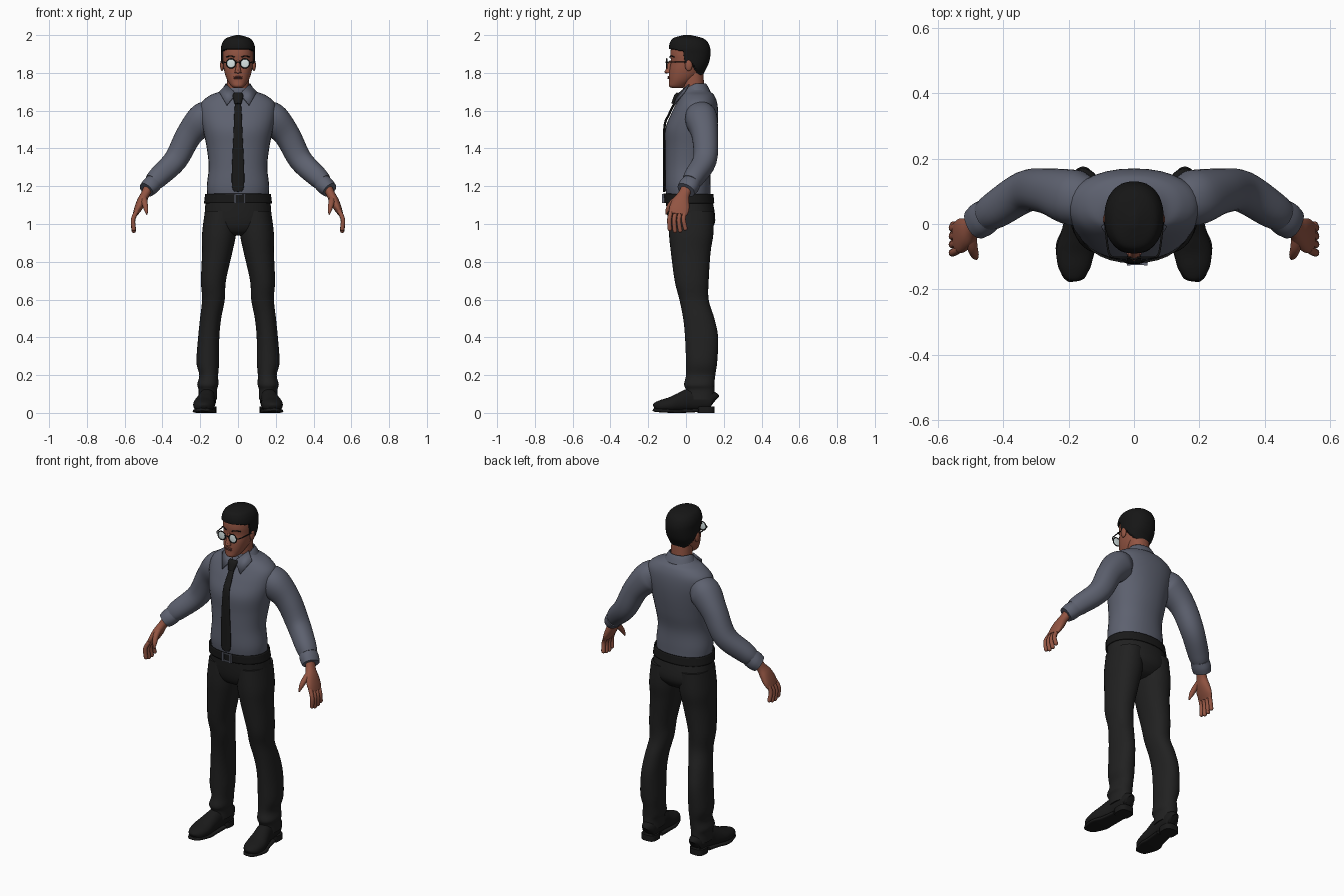
import bpy, bmesh, math
from mathutils import Vector

cube = bpy.data.objects.get("Cube")
if cube:
    bpy.data.objects.remove(cube, do_unlink=True)

X, Y, Z = Vector((1, 0, 0)), Vector((0, 1, 0)), Vector((0, 0, 1))
THIN = .006
WIRE = .003
made = []


def material(name, red, green, blue):
    mat = bpy.data.materials.new(name)
    mat.use_nodes = True
    mat.diffuse_color = (red, green, blue, 1)
    shader = mat.node_tree.nodes["Principled BSDF"]
    shader.inputs["Base Color"].default_value = (red, green, blue, 1)
    return mat


SHIRT = material("slate_shirt", .11, .12, .16)
TROUSERS = material("charcoal_cloth", .015, .015, .015)
BLACK = material("black_leather", .01, .01, .01)
HAIR = material("black_hair", .008, .008, .008)
SKIN = material("brown_skin", .29, .09, .055)
LIPS = material("dark_lips", .16, .05, .04)
LENS = material("pale_lens", .7, .8, .8)
METAL = material("buckle_metal", .13, .14, .18)


def finish(name, bm, mat, mirror=False, thickness=0):
    """Turn the built faces into a named, coloured object."""
    bmesh.ops.recalc_face_normals(bm, faces=bm.faces)
    mesh = bpy.data.meshes.new(name)
    bm.to_mesh(mesh)
    bm.free()
    mesh.materials.append(mat)
    ob = bpy.data.objects.new(name, mesh)
    bpy.context.collection.objects.link(ob)
    if thickness:
        ob.modifiers.new("thickness", "SOLIDIFY").thickness = thickness
    if mirror:
        ob.modifiers.new("mirror", "MIRROR")
    made.append(ob)


def smooth_path(keys, steps):
    """Catmull-Rom interpolation through the key sections."""
    keys = [Vector(key) for key in keys]
    last = len(keys) - 1
    path = []
    for i in range(last):
        before, start, end, after = keys[max(i - 1, 0)], keys[i], keys[i + 1], keys[min(i + 2, last)]
        leave, arrive = (end - before) / 2, (after - start) / 2
        for step in range(steps):
            t = step / steps
            path.append(start + leave * t + ((end - start) * 3 - leave * 2 - arrive) * t ** 2
                        + ((start - end) * 2 + leave + arrive) * t ** 3)
    return path + [keys[last]]


def loft(name, keys, mat, ref=None, mirror=False, sides=32, steps=5, power=2.2,
         caps=True, warp=None, thickness=0):
    """Skin rounded sections (x, y, z, ra, rb); level rings unless ref gives a width axis."""
    sections = smooth_path(keys, steps)
    last = len(sections) - 1
    bm = bmesh.new()
    rings = []
    for i, section in enumerate(sections):
        centre, across, along = Vector(section[:3]), X, Y
        if ref:
            heading = Vector(sections[min(i + 1, last)][:3]) - Vector(sections[max(i - 1, 0)][:3])
            across = heading.cross(ref).normalized()
            along = across.cross(heading).normalized()
        ring = []
        for k in range(sides):
            angle = math.tau * k / sides
            c, s = (math.copysign(abs(f(angle)) ** (2 / power), f(angle)) for f in (math.cos, math.sin))
            point = centre + across * (c * section[3]) + along * (s * section[4])
            ring.append(bm.verts.new(warp(point, centre) if warp else point))
        rings.append(ring)
    for low, high in zip(rings, rings[1:]):
        for k in range(sides):
            bm.faces.new((low[k], low[k - 1], high[k - 1], high[k]))
    if caps:
        bm.faces.new(rings[0])
        bm.faces.new(rings[-1])
    finish(name, bm, mat, mirror, thickness)


def body(*rows, x=0):
    """Level sections from rows of height, front, back, half width and optional centre x."""
    return [(row[4] if len(row) > 4 else x, (row[1] + row[2]) / 2, row[0], row[3], (row[2] - row[1]) / 2)
            for row in rows]


def tube(name, points, radius, mat, ref=X, mirror=False, steps=4):
    loft(name, [(*point, radius, radius) for point in points], mat, ref, mirror, sides=12, steps=steps)


def place(name, bm, centre, size, mat, mirror=False):
    bmesh.ops.scale(bm, vec=size, verts=bm.verts)
    bmesh.ops.translate(bm, vec=centre, verts=bm.verts)
    finish(name, bm, mat, mirror)


def ball(name, centre, size, mat, mirror=False):
    bm = bmesh.new()
    bmesh.ops.create_uvsphere(bm, u_segments=16, v_segments=12, radius=1)
    place(name, bm, centre, size, mat, mirror)


def box(name, centre, size, mat):
    bm = bmesh.new()
    bmesh.ops.create_cube(bm, size=1)
    place(name, bm, centre, size, mat)


# Shirt body, sleeves and cuffs
loft("shirt_body", body((1.13, -.1, .13, .16), (1.2, -.11, .13, .165), (1.3, -.11, .13, .155),
     (1.4, -.11, .15, .165), (1.5, -.11, .165, .185), (1.58, -.08, .17, .2), (1.64, -.05, .165, .195),
     (1.68, -.03, .15, .15), (1.7, -.02, .13, .1), (1.72, -.015, .11, .07)), SHIRT)
loft("sleeve", [(x, y, z, r, r) for x, y, z, r in (
     (.12, .08, 1.59, .06), (.18, .08, 1.56, .085), (.26, .1, 1.47, .07), (.33, .1, 1.34, .063),
     (.42, .045, 1.25, .056), (.45, .025, 1.22, .048))], SHIRT, Y, mirror=True)
loft("cuff", [(.445, .03, 1.22, .047, .05), (.465, .015, 1.2, .048, .054), (.485, 0, 1.18, .042, .05)],
     SHIRT, Y, mirror=True)

# Collar: a band that dips at the front, with two pointed wings
loft("collar_band", body((1.745, -.02, .105, .065), (1.73, -.02, .115, .075), (1.7, -.03, .13, .09)), SHIRT,
     caps=False, thickness=THIN, warp=lambda point, centre: point - Z * max(0, .05 - point.y) * .55)
bm = bmesh.new()
bm.faces.new([bm.verts.new(corner) for corner in
              ((.06, .015, 1.74), (.01, -.045, 1.69), (.06, -.066, 1.63), (.1, -.01, 1.7))])
finish("collar_wing", bm, SHIRT, mirror=True, thickness=THIN)

# Tie
loft("tie_knot", [(0, -.04, 1.69, .01, .024), (0, -.05, 1.675, .014, .028), (0, -.066, 1.635, .012, .017)], BLACK, X)
loft("tie_blade", [(0, y, z, THIN, width) for y, z, width in (
     (-.06, 1.64, .016), (-.09, 1.58, .02), (-.115, 1.5, .023), (-.115, 1.21, .033), (-.115, 1.17, WIRE))], BLACK, X)

# Trousers: seat and two legs with rumpled hems
loft("trouser_seat", body((.94, -.03, .08, .06), (.96, -.07, .12, .13), (1.02, -.095, .155, .175),
     (1.15, -.11, .135, .168)), TROUSERS)
loft("trouser_leg", body((1.07, -.09, .145, .085, .09), (.95, -.09, .145, .09, .1), (.85, -.08, .13, .08, .11),
     (.7, -.06, .12, .066, .13), (.6, -.035, .12, .06, .13), (.5, -.015, .15, .056, .145),
     (.4, -.005, .17, .056, .155), (.27, 0, .165, .06, .16), (.2, 0, .155, .05, .155),
     (.15, -.01, .15, .056, .16), (.12, 0, .15, .048, .16), (.07, 0, .15, .05, .16)), TROUSERS, mirror=True)

# Belt and buckle
loft("belt", body((1.11, -.115, .15, .18), (1.16, -.12, .145, .174)), BLACK, caps=False, thickness=THIN)
for side in (-1, 1):
    box("buckle_side", (.01 + side * .026, -.12, 1.135), (.01, .015, .05), METAL)
    box("buckle_rail", (.01, -.12, 1.135 + side * .022), (.05, .012, THIN), METAL)

# Shoes: the upper is pressed flat onto the sole
loft("shoe", [(.184, -.17, .03, .01, .012), (.184, -.16, .034, .022, .032), (.183, -.13, .037, .032, .05),
     (.18, -.08, .044, .04, .057), (.173, -.03, .056, .05, .05), (.163, .03, .07, .06, .043),
     (.157, .13, .068, .05, .04), (.157, .15, .06, .035, .02)], BLACK, X, mirror=True,
     warp=lambda point, centre: Vector((point.x, point.y, max(point.z, .016))))
loft("shoe_sole", [(.184, -.173, .018, THIN, .01), (.184, -.16, .015, .01, .036), (.18, -.08, .01, .01, .06),
     (.17, -.02, .01, .01, .05), (.16, .06, .014, .01, .045)], BLACK, X, mirror=True, power=4)
loft("shoe_heel", body(*[(height, .06, .15, .045) for height in (0, .035)], x=.16), BLACK, mirror=True, power=3)

# Hands
loft("palm", [(.47, .01, 1.2, .026, .032), (.49, -.01, 1.16, .023, .03), (.51, -.026, 1.12, .025, .045),
     (.53, -.036, 1.08, .02, .053), (.545, -.04, 1.05, .013, .046)], SKIN, Y, mirror=True)
for finger, name in enumerate(("index", "middle", "ring", "little")):
    y = -.078 + finger * .025
    length = .1 - .01 * abs(finger - 1.4)
    tip = (.552, y * 1.1, 1.06 - length)
    tube(name + "_finger", [(.535, y, 1.07), (.555, y - .01, 1.06 - length * .4), tip], .0115, SKIN, Y, mirror=True)
    ball(name + "_fingertip", tip, [.0115] * 3, SKIN, mirror=True)
loft("thumb", [(x, y, z, r, r) for x, y, z, r in ((.5, -.025, 1.145, .018), (.495, -.07, 1.115, .016),
     (.487, -.095, 1.08, .012), (.482, -.107, 1.05, WIRE))], SKIN, X, mirror=True)

# Neck, head and face
loft("neck", body((1.66, -.01, .1, .06), (1.83, -.02, .09, .057)), SKIN)
loft("head", body((1.72, -.075, -.02, .022), (1.73, -.09, 0, .036), (1.755, -.09, .035, .053),
     (1.785, -.09, .07, .066), (1.82, -.087, .09, .075), (1.86, -.08, .105, .08), (1.9, -.083, .11, .082),
     (1.94, -.075, .1, .075), (1.975, -.045, .07, .045)), SKIN)
ball("ear", (.085, .014, 1.84), (.01, .02, .03), SKIN, mirror=True)
loft("nose", [(0, -.08, 1.865, THIN, .01), (0, -.09, 1.835, .012, .011), (0, -.095, 1.8, .016, .018)], SKIN, X)
ball("nose_tip", (0, -.103, 1.806), (.011, .01, .01), SKIN)
for height in (1.779, 1.771):
    ball("lip", (0, -.09, height), (.024, .008, .004), LIPS)
tube("eyebrow", [(.018, -.086, 1.883), (.04, -.08, 1.89), (.062, -.062, 1.883)], WIRE, HAIR, Z, mirror=True)


def hairline(point, centre):
    """Tuck everything below the hairline inside the head."""
    if point.y < -.014:
        low = 1.925 - .4 * max(0, abs(point.x) - .06)
    elif point.y < .03:
        low = 1.845
    else:
        low = max(1.785, 1.88 - 1.2 * point.y)
    return point if point.z > low else centre + (point - centre) * .82


loft("hair", body((1.78, -.03, .085, .062), (1.81, -.05, .1, .078), (1.85, -.07, .12, .088), (1.9, -.085, .13, .09),
     (1.935, -.09, .127, .09), (1.965, -.083, .113, .08), (1.985, -.065, .085, .06), (2, -.012, .025, .012)),
     HAIR, sides=64, steps=8, warp=hairline)

# Glasses
for side in (-1, 1):
    eye = Vector((side * .037, -.102, 1.85))
    ball("lens", eye, (.024, WIRE, .024), LENS)
    turns = [math.tau * k / 20 for k in range(21)]
    tube("lens_rim", [eye + (X * math.cos(a) + Z * math.sin(a)) * .025 for a in turns], WIRE, BLACK, Y, steps=1)
tube("glasses_bridge", [(-.013, -.104, 1.853), (0, -.107, 1.858), (.013, -.104, 1.853)], WIRE, BLACK, Y)
tube("glasses_temple", [(.062, -.102, 1.855), (.078, -.085, 1.857), (.09, .015, 1.857)], WIRE, BLACK, Z, mirror=True)

# Smooth shading with crisp edges
for ob in bpy.context.selected_objects:
    ob.select_set(False)
for ob in made:
    ob.select_set(True)
bpy.context.view_layer.objects.active = made[0]
bpy.ops.object.shade_smooth_by_angle(angle=math.radians(50))
